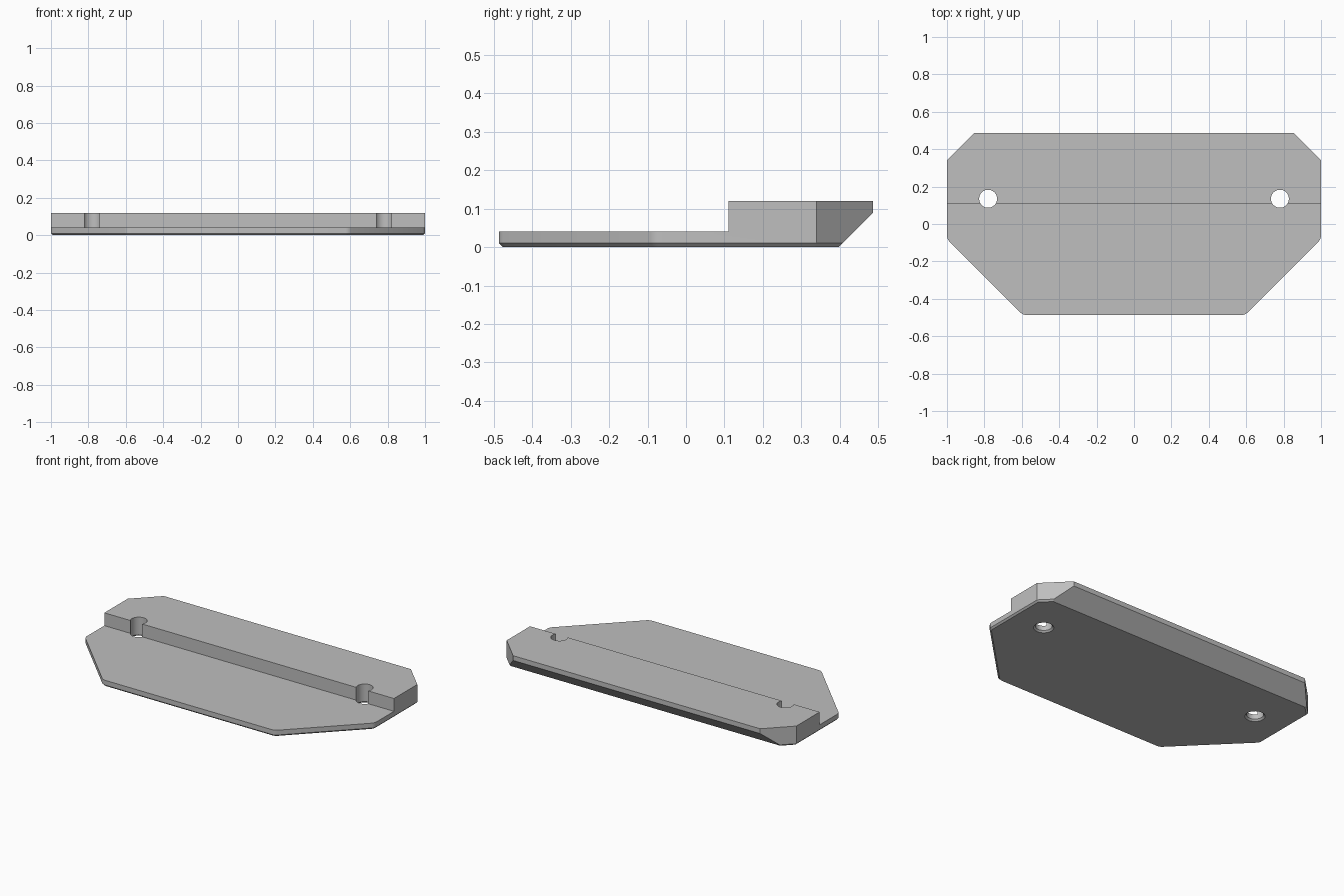
import bpy, bmesh, math
from mathutils import Vector, Matrix

if "Cube" in bpy.data.objects:
    bpy.data.objects.remove(bpy.data.objects["Cube"])

H, STEP_Z, STEP_Y, C = 0.12, 0.04, 0.11, 0.01   # height, ledge height, step position, chamfer

grey = bpy.data.materials.new("plain grey")
grey.diffuse_color = (0.52, 0.52, 0.52, 1)
grey.use_nodes = True
grey.node_tree.nodes["Principled BSDF"].inputs["Base Color"].default_value = grey.diffuse_color


def make_object(name, bm):
    mesh = bpy.data.meshes.new(name)
    bm.to_mesh(mesh)
    bm.free()
    obj = bpy.data.objects.new(name, mesh)
    bpy.context.collection.objects.link(obj)
    mesh.materials.append(grey)
    return obj


def slice_off(bm, point, normal):
    """Remove everything beyond a plane and cap the cut."""
    res = bmesh.ops.bisect_plane(bm, geom=bm.verts[:] + bm.edges[:] + bm.faces[:], dist=1e-6,
                                 plane_co=point, plane_no=normal, clear_outer=True)
    edges = [e for e in res["geom_cut"] if isinstance(e, bmesh.types.BMEdge) and e.is_boundary]
    if edges:
        bmesh.ops.contextual_create(bm, geom=edges)


def box(center, size):
    bm = bmesh.new()
    bmesh.ops.create_cube(bm, size=1, matrix=Matrix.Translation(center) @ Matrix.Diagonal((*size, 1)))
    return bm


def cone(bm, x, y, z0, z1, r0, r1):
    bmesh.ops.create_cone(bm, cap_ends=True, segments=40, radius1=r0, radius2=r1, depth=z1 - z0,
                          matrix=Matrix.Translation((x, y, (z0 + z1) / 2)))


# Base block with an octagonal outline
bm = box((0, 0, H / 2), (2, 0.974, H))
sides = [((0, -0.487), -90), ((1, 0), 0), ((-1, 0), 180)]          # point, outward angle
R = 0.05                                                            # rounded front corners
for s in (1, -1):
    def add(x, y, deg):
        sides.append(((s * x, y), deg if s > 0 else 180 - deg))
    add(1, 0.34, 45)
    add(1, -0.08, -45)
    for vx, vy, start in ((1, -0.08, 0), (0.593, -0.487, -45)):
        mid = math.radians(start - 22.5)
        d = R / math.cos(math.radians(22.5))
        cx, cy = vx - d * math.cos(mid), vy - d * math.sin(mid)
        for k in (9, 18, 27, 36):
            a = math.radians(start - k)
            add(cx + R * math.cos(a), cy + R * math.sin(a), start - k)

for (x, y), deg in sides:
    n = Vector((math.cos(math.radians(deg)), math.sin(math.radians(deg)), 0))
    slice_off(bm, Vector((x, y, 0)), n)
# Small bevel round the underside
for (x, y), deg in sides:
    n = Vector((math.cos(math.radians(deg)), math.sin(math.radians(deg)), -1))
    slice_off(bm, Vector((x, y, C)), n.normalized())
# Large slope under the back edge
slice_off(bm, Vector((0, 0.397, 0)), Vector((0, 1, -1)).normalized())
bmesh.ops.recalc_face_normals(bm, faces=bm.faces[:])
plate = make_object("stepped_plate", bm)

# Cutters: front step, two holes, shallow countersinks below
cutters = [make_object("step_cutter", box((0, STEP_Y - 0.5, STEP_Z + 0.5), (3, 1, 1)))]
for x in (-0.78, 0.78):
    for name, dims in (("hole_cutter", (-0.1, 0.2, 0.048, 0.048)),
                       ("countersink_cutter", (-0.01, 0.01, 0.068, 0.048))):
        cb = bmesh.new()
        cone(cb, x, 0.135, *dims)
        cutters.append(make_object(name, cb))

for c in cutters:
    c.hide_render = True
    mod = plate.modifiers.new(c.name, "BOOLEAN")
    mod.operation, mod.solver, mod.object = "DIFFERENCE", "EXACT", c

# Bake the cuts and drop the cutters
bpy.context.view_layer.update()
baked = bpy.data.meshes.new_from_object(plate.evaluated_get(bpy.context.evaluated_depsgraph_get()))
plate.modifiers.clear()
plate.data = baked
for c in cutters:
    bpy.data.objects.remove(c)

bpy.context.view_layer.objects.active = plate
plate.select_set(True)
bpy.ops.object.shade_smooth_by_angle(angle=math.radians(25))
